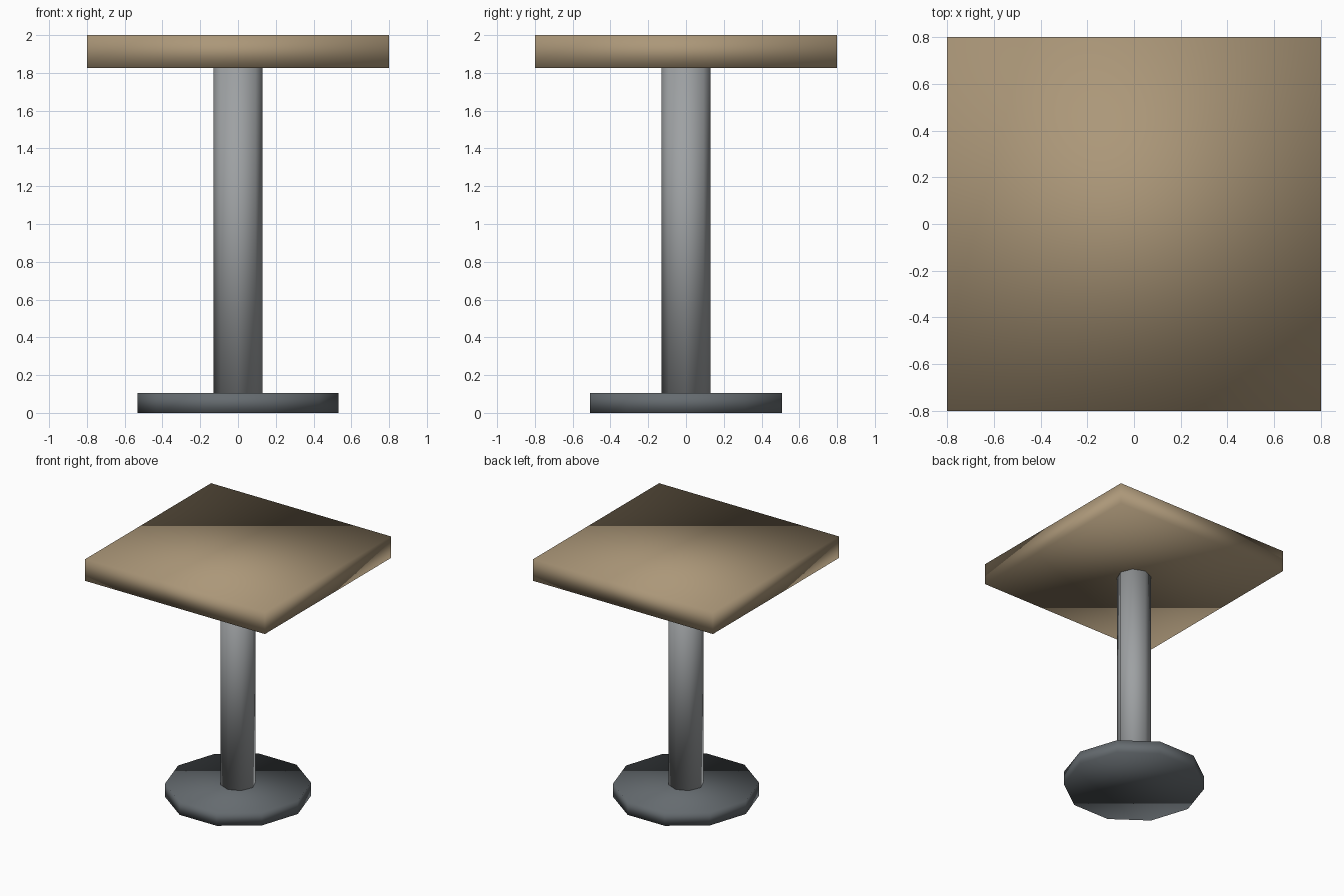
import bpy
import math

if "Cube" in bpy.data.objects:
    bpy.data.objects.remove(bpy.data.objects["Cube"], do_unlink=True)


def make_material(name, rgb):
    mat = bpy.data.materials.new(name)
    mat.use_nodes = True
    mat.diffuse_color = (*rgb, 1)
    mat.node_tree.nodes["Principled BSDF"].inputs["Base Color"].default_value = (*rgb, 1)
    return mat


def finish(name, mat):
    obj = bpy.context.object
    obj.name = obj.data.name = name
    obj.data.materials.append(mat)
    # Normals are shared across every edge, giving the soft low-poly look
    bpy.ops.object.shade_smooth()


def prism(name, sides, radius, bottom, top, mat):
    """Upright prism with one corner on the +x axis."""
    bpy.ops.mesh.primitive_cylinder_add(vertices=sides, radius=radius, depth=top - bottom)
    obj = bpy.context.object
    for v in obj.data.vertices:
        x, y, z = v.co
        v.co = (y, -x, z + (bottom + top) / 2)
    finish(name, mat)


def slab(name, width, bottom, top, mat):
    bpy.ops.mesh.primitive_cube_add(size=1)
    obj = bpy.context.object
    for v in obj.data.vertices:
        v.co = (v.co.x * width, v.co.y * width, v.co.z * (top - bottom) + (bottom + top) / 2)
    finish(name, mat)


wood = make_material("tan wood", (0.41, 0.31, 0.19))
steel = make_material("grey metal", (0.34, 0.355, 0.365))
iron = make_material("dark grey metal", (0.13, 0.147, 0.16))

BASE_TOP, POLE_TOP, HEIGHT = 0.105, 1.825, 2.0

# Ten-sided foot, eight-sided column and square top
prism("table_base", 10, 0.533, 0, BASE_TOP, iron)
prism("table_column", 8, 0.131, BASE_TOP, POLE_TOP, steel)
slab("table_top", 1.6, POLE_TOP, HEIGHT, wood)
